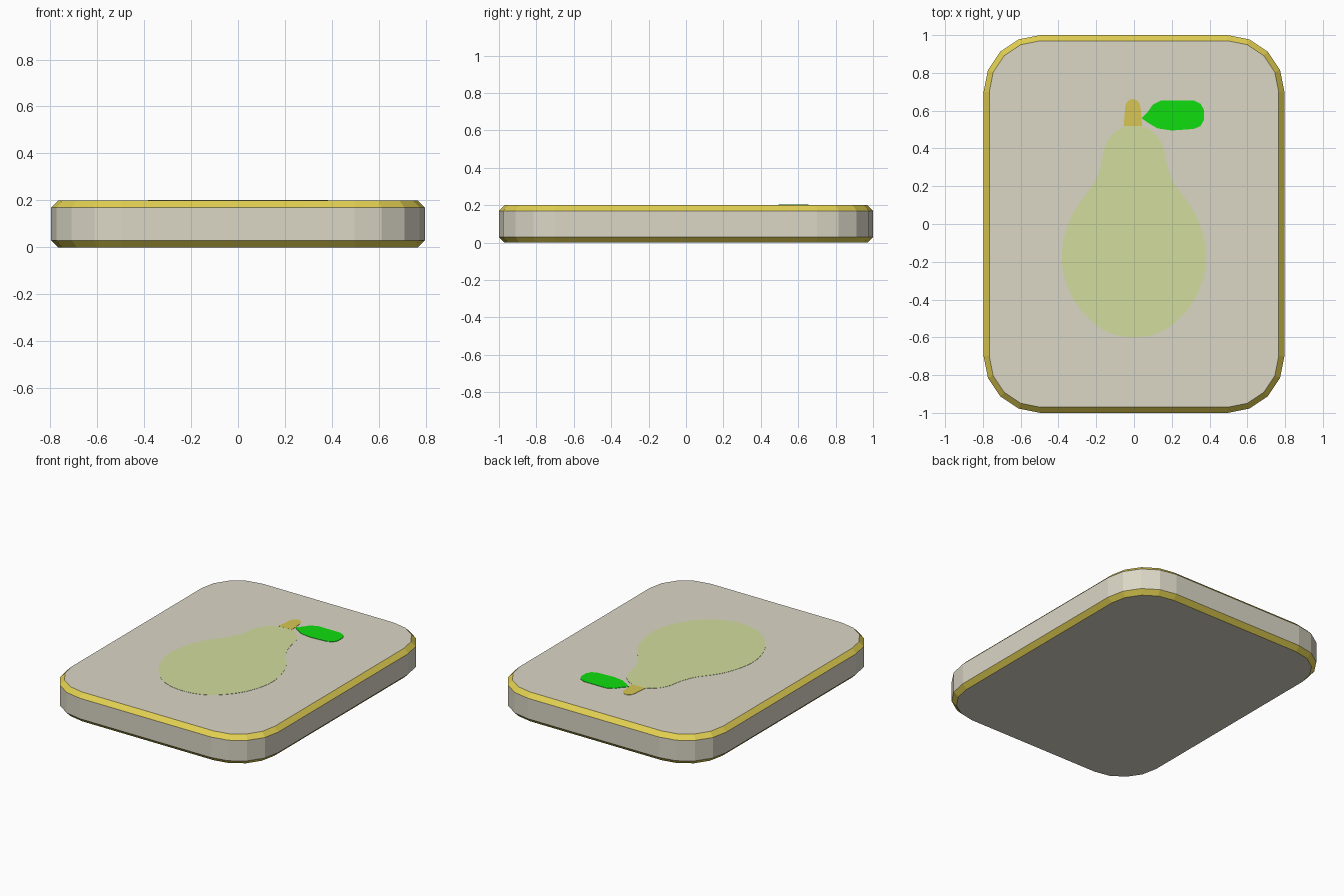
import bpy, bmesh, math

if "Cube" in bpy.data.objects:
    bpy.data.objects.remove(bpy.data.objects["Cube"])


def make_material(name, rgb):
    """Flat colour given as 0-255 sRGB, stored as linear."""
    lin = [((c / 255 + 0.055) / 1.055) ** 2.4 if c > 10 else c / 255 / 12.92 for c in rgb]
    mat = bpy.data.materials.new(name)
    mat.diffuse_color = (*lin, 1)
    mat.use_nodes = True
    mat.node_tree.nodes["Principled BSDF"].inputs["Base Color"].default_value = mat.diffuse_color
    return mat


stone = make_material("warm_grey", (219, 215, 198))
gold = make_material("gold_trim", (226, 208, 82))
pear_green = make_material("pale_pear_green", (210, 221, 157))
stem_tan = make_material("stem_ochre", (217, 198, 83))
leaf_green = make_material("bright_leaf_green", (14, 222, 14))


def rounded_rect(hx, hy, r, steps=4):
    pts = []
    for i, (sx, sy) in enumerate([(1, 1), (-1, 1), (-1, -1), (1, -1)]):
        for k in range(steps + 1):
            a = math.pi / 2 * (i + k / steps)
            pts.append((sx * (hx - r) + r * math.cos(a), sy * (hy - r) + r * math.sin(a)))
    return pts


def smooth_loop(pts, steps=4):
    """Closed Catmull-Rom curve through the points."""
    out, n = [], len(pts)
    for i in range(n):
        p = [pts[(i + k) % n] for k in (-1, 0, 1, 2)]
        for s in range(steps):
            t = s / steps
            out.append(tuple(0.5 * (2 * b + (c - a) * t + (2 * a - 5 * b + 4 * c - d) * t * t
                                    + (3 * b - a - 3 * c + d) * t ** 3)
                             for a, b, c, d in zip(*p)))
    return out


def loft(name, rings, mats, rule=lambda f: 0):
    """Stack of (outline, z) rings, capped at both ends."""
    bm = bmesh.new()
    loops = [[bm.verts.new((x, y, z)) for x, y in pts] for pts, z in rings]
    n = len(loops[0])
    for lo, hi in zip(loops, loops[1:]):
        for i in range(n):
            j = (i + 1) % n
            bm.faces.new((lo[i], lo[j], hi[j], hi[i]))
    bm.faces.new(loops[0][::-1])
    bm.faces.new(loops[-1])
    bmesh.ops.recalc_face_normals(bm, faces=bm.faces)
    bm.normal_update()
    for f in bm.faces:
        f.material_index = rule(f)
    mesh = bpy.data.meshes.new(name)
    bm.to_mesh(mesh)
    bm.free()
    for m in mats:
        mesh.materials.append(m)
    obj = bpy.data.objects.new(name, mesh)
    bpy.context.collection.objects.link(obj)
    return obj


# Board with gold bevelled edges (the sloping faces)
outer = rounded_rect(0.796, 1.0, 0.30)
inner = rounded_rect(0.766, 0.97, 0.27)
loft("board", [(inner, 0), (outer, 0.03), (outer, 0.17), (inner, 0.2)], [stone, gold],
     lambda f: 1 if 0.2 < abs(f.normal.z) < 0.95 else 0)


def plate(name, pts, mat, top):
    loft(name, [(pts, 0.199), (pts, top)], [mat])


# Painted pear: mirrored half profile
half = [(0.12, -0.58), (0.22, -0.52), (0.32, -0.40), (0.375, -0.25), (0.378, -0.12),
        (0.34, 0.02), (0.29, 0.11), (0.215, 0.21), (0.175, 0.31), (0.15, 0.42), (0.09, 0.495)]
pear = [(0, -0.6)] + half + [(0, 0.525)] + [(-x, y) for x, y in reversed(half)]
plate("pear_body", smooth_loop(pear), pear_green, 0.2015)

# Stem with a rounded tip
stem = [(-0.055, 0.518), (0.043, 0.518)] + [
    (-0.006 + 0.041 * math.cos(a), 0.615 + 0.047 * math.sin(a))
    for a in (math.pi * k / 8 for k in range(9))]
plate("pear_stem", stem, stem_tan, 0.202)

# Leaf: blunt rounded end on the right, pointed at the stem
leaf = [(0.04, 0.56), (0.072, 0.592), (0.10, 0.632), (0.145, 0.655), (0.315, 0.655),
        (0.352, 0.637), (0.37, 0.605), (0.37, 0.55), (0.352, 0.518), (0.315, 0.503),
        (0.2, 0.495), (0.125, 0.506), (0.072, 0.537)]
plate("pear_leaf", leaf, leaf_green, 0.2025)
